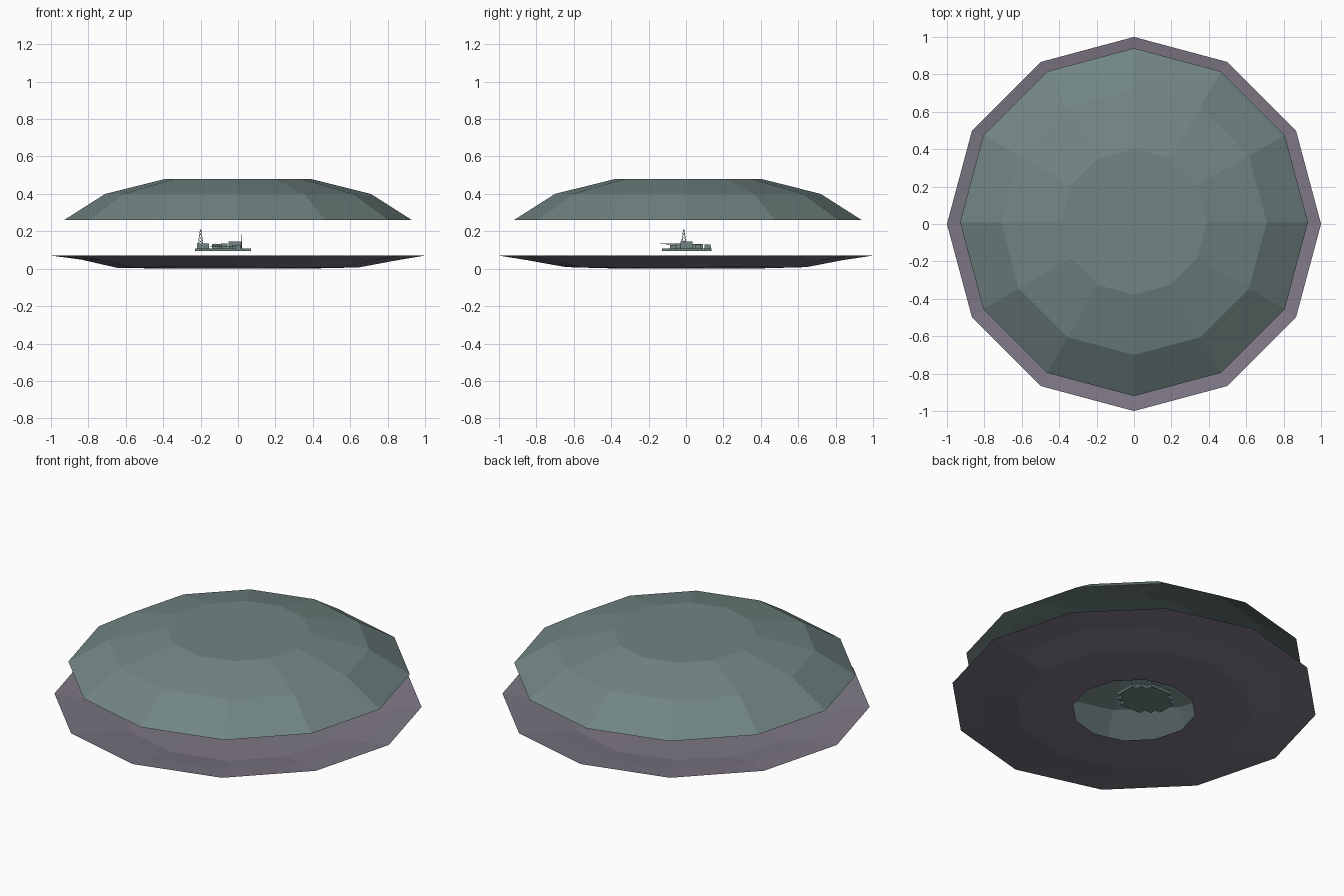
import bpy, bmesh, math, random
from mathutils import Vector

if "Cube" in bpy.data.objects:
    bpy.data.objects.remove(bpy.data.objects["Cube"])

random.seed(4)
SIDES = 12


def material(name, rgb):
    m = bpy.data.materials.new(name)
    m.diffuse_color = (*rgb, 1)
    m.use_nodes = True
    m.node_tree.nodes["Principled BSDF"].inputs["Base Color"].default_value = m.diffuse_color
    return m


canopy_green = material("grey green", (0.165, 0.235, 0.228))
rock_purple = material("purple grey rock", (0.208, 0.188, 0.235))


def make(name, bm, mat):
    me = bpy.data.meshes.new(name)
    bm.to_mesh(me)
    bm.free()
    ob = bpy.data.objects.new(name, me)
    bpy.context.collection.objects.link(ob)
    me.materials.append(mat)
    return ob


def ring_shell(name, mat, rings, cap=False):
    """Open faceted shell through rings of (radius, z, y offset, height jitter)."""
    bm = bmesh.new()
    loops = []
    for r, z, oy, jit in rings:
        loops.append([bm.verts.new((r * math.cos(i * math.tau / SIDES),
                                    r * math.sin(i * math.tau / SIDES) + oy,
                                    z + random.uniform(0, jit))) for i in range(SIDES)])
    for a, b in zip(loops, loops[1:]):
        for i in range(SIDES):
            j = (i + 1) % SIDES
            bm.faces.new((a[i], a[j], b[j], b[i]))
    if cap:
        bm.faces.new(loops[-1])
    return make(name, bm, mat)


# Faceted roof and shallow dish with a hole in its floor
ring_shell("canopy", canopy_green, [(0.93, 0.26, 0.01, 0), (0.71, 0.40, 0.01, 0),
                                    (0.39, 0.48, 0.012, 0)], cap=True)
ring_shell("rock_dish", rock_purple, [(1.0, 0.07, 0, 0), (0.84, 0.043, 0, 0.006),
                                      (0.645, 0.004, 0, 0.008), (0.335, 0.0, 0, 0)])


# Floating station
def box(bm, x0, x1, y0, y1, z0, z1):
    v = [bm.verts.new((x, y, z)) for z in (z0, z1)
         for x, y in ((x0, y0), (x1, y0), (x1, y1), (x0, y1))]
    for f in ((3, 2, 1, 0), (4, 5, 6, 7), (0, 1, 5, 4), (1, 2, 6, 5), (2, 3, 7, 6), (3, 0, 4, 7)):
        bm.faces.new([v[i] for i in f])


def strut(bm, a, b, w=0.0015):
    a, b = Vector(a), Vector(b)
    q = (b - a).to_track_quat('Z', 'Y')
    m = q.to_matrix().to_4x4()
    m.translation = (a + b) / 2
    bmesh.ops.create_cone(bm, cap_ends=True, segments=4, radius1=w, radius2=w,
                          depth=(b - a).length, matrix=m)


# Stepped deck outline, extruded
bm = bmesh.new()
cx, cy = -0.08, 0.005
quarter = [(0.15, 0.06), (0.115, 0.06), (0.115, 0.095), (0.07, 0.095), (0.07, 0.132)]
outline = []
for sx, sy, order in ((1, 1, 1), (-1, 1, -1), (-1, -1, 1), (1, -1, -1)):
    outline += [(cx + sx * x, cy + sy * y) for x, y in quarter[::order]]
deck = bm.faces.new([bm.verts.new((x, y, 0.094)) for x, y in outline])
top = bmesh.ops.extrude_face_region(bm, geom=[deck])
bmesh.ops.translate(bm, vec=(0, 0, 0.014),
                    verts=[g for g in top["geom"] if isinstance(g, bmesh.types.BMVert)])
bmesh.ops.recalc_face_normals(bm, faces=bm.faces)
make("station_deck", bm, canopy_green)

# Huts and machinery on the deck
bm = bmesh.new()
for b in ((-0.22, -0.155, -0.04, 0.03, 0.135), (-0.14, -0.10, -0.08, -0.02, 0.128),
          (-0.14, -0.07, 0.02, 0.09, 0.132), (-0.09, -0.055, -0.06, 0.0, 0.134),
          (-0.05, 0.02, -0.03, 0.035, 0.145), (-0.045, 0.01, 0.05, 0.08, 0.130),
          (-0.03, 0.015, -0.085, -0.05, 0.126), (-0.11, -0.075, 0.10, 0.13, 0.130)):
    box(bm, b[0], b[1], b[2], b[3], 0.108, b[4])
make("station_huts", bm, canopy_green)

# Lattice mast
bm = bmesh.new()
mx, my, levels = -0.2, -0.012, 4
corners = [(1, 1), (-1, 1), (-1, -1), (1, -1)]


def mast_point(c, k):
    w = 0.013 * (1 - 0.85 * k / levels)
    return (mx + c[0] * w, my + c[1] * w, 0.135 + 0.075 * k / levels)


for i, c in enumerate(corners):
    n = corners[(i + 1) % 4]
    strut(bm, mast_point(c, 0), mast_point(c, levels))
    for k in range(levels):
        strut(bm, mast_point(c, k), mast_point(n, k + 1), 0.001)
make("lattice_mast", bm, canopy_green)

# Crane arm, thin aerial and deck railing
bm = bmesh.new()
strut(bm, (-0.12, -0.02, 0.132), (-0.12, -0.138, 0.133), 0.002)
strut(bm, (0.02, 0.0, 0.108), (0.02, 0.0, 0.182), 0.001)
for s in (-1, 1):
    strut(bm, (cx - 0.07, cy + s * 0.128, 0.118), (cx + 0.07, cy + s * 0.128, 0.118), 0.001)
    for k in range(5):
        x = cx - 0.07 + 0.035 * k
        strut(bm, (x, cy + s * 0.128, 0.108), (x, cy + s * 0.128, 0.118), 0.001)
make("station_rails", bm, canopy_green)
